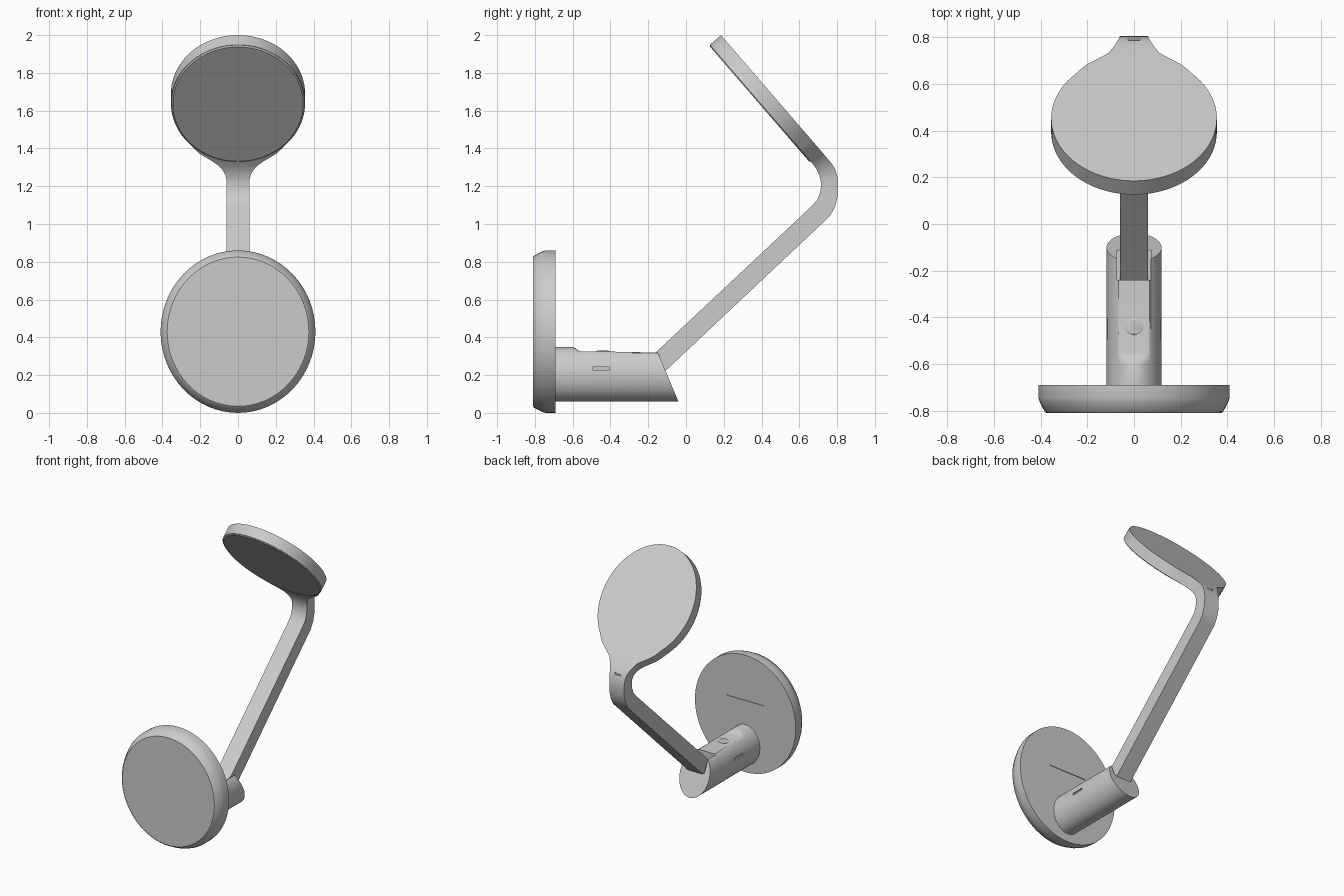
import bpy, bmesh, math
from mathutils import Vector

if "Cube" in bpy.data.objects:
    bpy.data.objects.remove(bpy.data.objects["Cube"])


def loft(name, rings):
    """Skin equal-length rings of points and cap both ends."""
    bm = bmesh.new()
    rows = [[bm.verts.new(p) for p in ring] for ring in rings]
    n = len(rows[0])
    for a, b in zip(rows, rows[1:]):
        for i in range(n):
            j = (i + 1) % n
            bm.faces.new((a[i], a[j], b[j], b[i]))
    bm.faces.new(rows[0][::-1])
    bm.faces.new(rows[-1])
    bmesh.ops.recalc_face_normals(bm, faces=bm.faces)
    mesh = bpy.data.meshes.new(name)
    bm.to_mesh(mesh)
    bm.free()
    obj = bpy.data.objects.new(name, mesh)
    bpy.context.collection.objects.link(obj)
    return obj


def select(obj):
    bpy.ops.object.select_all(action='DESELECT')
    obj.select_set(True)
    bpy.context.view_layer.objects.active = obj


def smooth(obj, angle=28):
    select(obj)
    bpy.ops.object.shade_smooth_by_angle(angle=math.radians(angle))


def cut(obj, center, size):
    """Subtract a box from obj."""
    bpy.ops.mesh.primitive_cube_add(size=1, location=center)
    box = bpy.context.object
    box.name = "cutter"
    box.scale = size
    box.hide_render = True
    bpy.context.view_layer.update()
    select(obj)
    mod = obj.modifiers.new("cut", 'BOOLEAN')
    mod.operation = 'DIFFERENCE'
    mod.solver = 'EXACT'
    mod.object = box
    bpy.ops.object.modifier_apply(modifier=mod.name)
    bpy.data.objects.remove(box, do_unlink=True)


def angles(n):
    return [2 * math.pi * i / n for i in range(n)]


# Round base plate standing upright, chamfered at the front
def plate_ring(y, inset):
    return [((0.41 - inset) * math.cos(a), y, 0.43 + (0.43 - inset) * math.sin(a))
            for a in angles(64)]


base = loft("base_disc", [plate_ring(y, i) for y, i in
            ((-0.81, 0.035), (-0.805, 0.028), (-0.765, 0.007), (-0.745, 0), (-0.69, 0))])
cut(base, (0, -0.69, 0.53), (0.3, 0.01, 0.008))
smooth(base)


# Horizontal stem: oval tube with a flattened top and a slanted end
def stem_ring(top, y=None):
    ring = []
    for a in angles(64):
        z = min(0.205 + 0.145 * math.sin(a), top)
        ring.append((0.118 * math.cos(a), -0.04 - (z - 0.06) * 0.42 if y is None else y, z))
    return ring


stem = loft("stem", [stem_ring(0.35, -0.70), stem_ring(0.349, -0.60), stem_ring(0.342, -0.585),
                     stem_ring(0.33, -0.57), stem_ring(0.325, -0.55), stem_ring(0.322)])
cut(stem, (0, -0.12, 0.33), (0.144, 0.24, 0.2))       # notch for the arm
for side in (-1, 1):
    cut(stem, (0.12 * side, -0.45, 0.235), (0.03, 0.09, 0.018))   # side slots
smooth(stem)

# Low button on the stem top
loft("stem_button", [[(r * 0.04 * math.cos(a), -0.44 + r * 0.035 * math.sin(a), z)
                      for a in angles(24)] for z, r in ((0.315, 1), (0.326, 1), (0.329, 0.85))])
smooth(bpy.data.objects["stem_button"])

# Arm and head: one ribbon, oval at the top, necking down and bending into the arm
along = Vector((0, 0.654, -0.757))
normal = Vector((0, 0.757, 0.654))
tip = Vector((0, 0.185, 2.0))
THICK = 0.078


def section(outer, inner, half):
    return [(-half, *outer), (half, *outer), (half, *inner), (-half, *inner)]


outline = []
for i in range(33):
    t = 0.05 + (2.356 - 0.05) * i / 32
    outline.append((0.41 * (1 - math.cos(t)), 0.355 * math.sin(t)))
outline += [(0.726, 0.233), (0.76, 0.205), (0.787, 0.172), (0.815, 0.136)]
rings = []
for u, half in outline:
    p = tip + along * u
    q = p - normal * THICK
    rings.append(section(p[1:], q[1:], half))
bend = [((0.734, 1.364), (0.675, 1.313), 0.108), ((0.765, 1.328), (0.692, 1.288), 0.083),
        ((0.79, 1.29), (0.705, 1.26), 0.067), ((0.803, 1.245), (0.713, 1.232), 0.061),
        ((0.806, 1.2), (0.715, 1.2), 0.06), ((0.803, 1.145), (0.71, 1.165), 0.06),
        ((0.788, 1.088), (0.695, 1.128), 0.06), ((0.76, 1.04), (0.665, 1.094), 0.06),
        ((-0.175, 0.16), (-0.24, 0.245), 0.06)]
rings += [section(*b) for b in bend]
arm = loft("arm_and_head", rings)
cut(arm, (0, 0.795, 1.287), (0.05, 0.02, 0.014))
smooth(arm)


# Front pad on the head
def pad_ring(depth, inset):
    c = tip + along * 0.41 - normal * depth
    return [c + along * (0.408 - inset) * math.cos(a)
            + Vector(((0.353 - inset) * math.sin(a), 0, 0)) for a in angles(64)]


pad = loft("head_pad", [pad_ring(d, i) for d, i in ((0.06, 0), (0.078, 0), (0.084, 0.008))])
smooth(pad)
